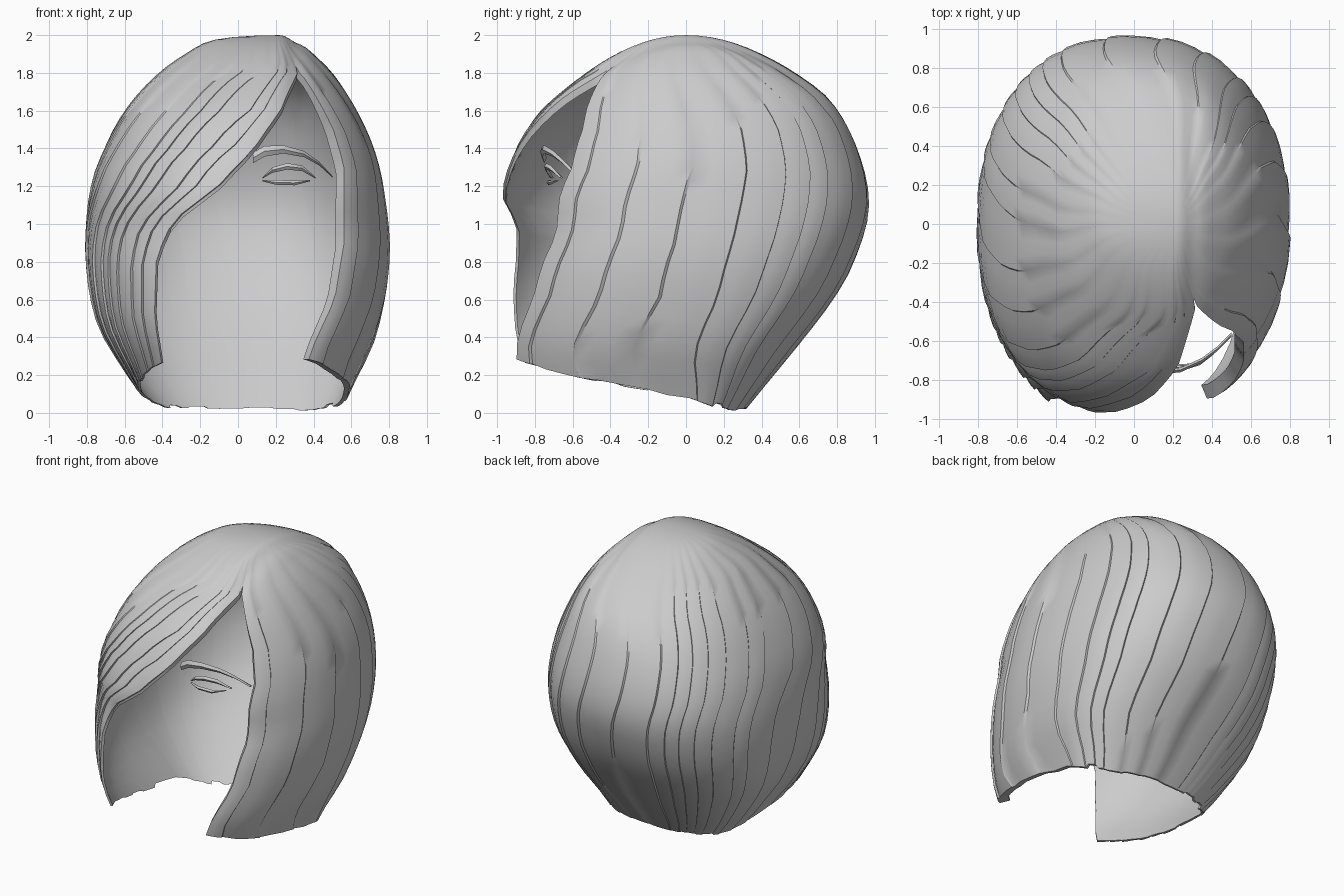
import bpy, bmesh, random
from math import sin, cos, acos, pi, sqrt, exp, copysign
from mathutils import Vector

random.seed(4)
if "Cube" in bpy.data.objects:
    bpy.data.objects.remove(bpy.data.objects["Cube"])

grey = bpy.data.materials.new("light grey")
grey.use_nodes = True
grey.diffuse_color = (0.6, 0.6, 0.6, 1)
grey.node_tree.nodes["Principled BSDF"].inputs["Base Color"].default_value = (0.6, 0.6, 0.6, 1)


def finish(bm, name):
    mesh = bpy.data.meshes.new(name)
    bm.to_mesh(mesh)
    bm.free()
    obj = bpy.data.objects.new(name, mesh)
    bpy.context.collection.objects.link(obj)
    mesh.materials.append(grey)
    bpy.ops.object.select_all(action="DESELECT")
    obj.select_set(True)
    bpy.context.view_layer.objects.active = obj
    bpy.ops.object.shade_smooth_by_angle(angle=.6)


def lookup(table, z, curved=True):
    """Interpolate (height, value) pairs, rounded towards the crown."""
    h = sqrt(max(0, 2 - z))
    p = [(sqrt(2 - k), v) for k, v in table]
    if h >= p[-1][0]:
        return p[-1][1]
    i = next(n for n in range(len(p) - 1) if h <= p[n + 1][0])
    (a, va), (b, vb) = p[i], p[i + 1]
    t, gap = (h - a) / (b - a), b - a
    if not curved:
        return va + (vb - va) * t
    before, after = p[max(0, i - 1)], p[min(len(p) - 1, i + 2)]
    ma = (vb - before[1]) / (b - before[0]) * gap
    mb = (after[1] - va) / (after[0] - a) * gap
    bend = t * (1 - t) * ((1 - t) * (ma - vb + va) - t * (mb - vb + va))
    return va + (vb - va) * t + bend


# Outline of the hair: reach in each direction by height, from the crown down
CENTRE = [(2, .22), (1.8, .15), (1.4, 0), (0, 0)]
SIDE_R = [(2, .22), (1.98, -.1), (1.9, -.28), (1.8, -.42), (1.6, -.6), (1.4, -.71),
          (1.2, -.78), (.85, -.81), (.48, -.75), (.2, -.59), (0, -.45)]
SIDE_L = [(2, .22), (1.98, .295), (1.9, .4), (1.8, .5), (1.6, .63), (1.4, .72),
          (1.2, .77), (.8, .805), (.4, .73), (.1, .59), (0, .55)]
FRONT = [(2, 0), (1.95, -.26), (1.9, -.37), (1.8, -.53), (1.7, -.66), (1.6, -.77), (1.4, -.9),
         (1.13, -.985), (1, -.96), (.8, -1.01), (.5, -1.05), (.25, -1.03), (0, -.95)]
BACK = [(2, 0), (1.95, .28), (1.9, .4), (1.8, .58), (1.65, .77), (1.37, .92),
        (1.08, .97), (.8, .89), (.6, .78), (.35, .59), (.02, .32), (0, .3)]
# Edges of the face opening (x by height); they meet along the parting
FRINGE = [(2, .22), (1.95, .25), (1.82, .32), (1.6, .23), (1.4, .09), (1.2, -.1),
          (1.05, -.3), (.95, -.38), (.8, -.43), (.5, -.44), (.25, -.4)]
LOCK = [(2, .22), (1.95, .25), (1.82, .32), (1.7, .4), (1.5, .51), (1.3, .57),
        (.9, .57), (.6, .52), (.3, .38)]


def power(c, s, z):
    return 2.4 - .3 * z if c > 0 and s < 0 else 2.3


def section(theta, z, scale):
    c, s = cos(theta), sin(theta)
    e = 2 / power(c, s, z)
    cx = lookup(CENTRE, z)
    rx = lookup(SIDE_L if c > 0 else SIDE_R, z) - cx
    ry = lookup(BACK if s > 0 else FRONT, z)
    x = cx + abs(rx) * copysign(abs(c) ** e, c) * scale
    y = abs(ry) * copysign(abs(s) ** e, s) * scale
    dip = .015 * exp(-((x - .3) / .04) ** 2) if z > 1.6 else 0
    return Vector((x, y, z - dip))


def edge_angle(table, z):
    cx = lookup(CENTRE, z)
    d = lookup(table, z, False) - cx
    r = abs(lookup(SIDE_L if d > 0 else SIDE_R, z) - cx)
    c = copysign(min(.97, abs(d) / max(r, .001)) ** (power(d, -1, z) / 2), d)
    return acos(c)


def angle_at(s, z):
    """Spread strands evenly, bending those near the opening along its edges."""
    first, last = 2 * pi - 1, -1
    start, end = 2 * pi - edge_angle(FRINGE, z), -edge_angle(LOCK, z)
    even = first + (last - first) * s
    return even + (start - first) * (1 - s) ** 2 + (end - last) * s ** 2


# Hair: overlapping strands from the parting to a ragged hem, over a smooth lining
STRANDS, ROWS = 26, 30
widths = [random.uniform(.5, 1.5) for _ in range(STRANDS)]
columns, pos = [], 0
for w in widths:
    jitter = random.uniform(-.015, .015)
    for frac, lift in ((0, 0), (.04, 1), (.36, .9), (.7, .5)):
        columns.append(((pos + w * frac) / sum(widths), lift, jitter))
    pos += w
columns.append((1, 0, 0))

bm = bmesh.new()
crown = bm.verts.new(section(0, 2, 1))
crown_in = bm.verts.new(crown.co - Vector((0, 0, .04)))
outer, inner = [], []
for s, lift, jitter in columns:
    lean = sin(angle_at(s, .2))
    hem = .09 - .155 * lean + .09 * lean ** 2 + jitter
    # The lining is thin behind the fringe and thick at the side lock
    inset = .96 + .022 * (1 - s) ** 8 - .05 * s ** 8
    skin, lining = [], []
    for r in range(1, ROWS + 1):
        v = r / ROWS
        drop = cos(v * pi / 2)
        z = hem + (2 - hem) * drop
        angle = angle_at(s, z)
        skin.append(bm.verts.new(section(angle, z, 1 - .014 * (1 - lift) * min(1, v * 1.6))))
        under = section(angle, z, .96 + (inset - .96) * min(1, (2 - z) * 2))
        under.z -= .04 * drop
        lining.append(bm.verts.new(under))
    outer.append(skin)
    inner.append(lining)
for a, b, c, d in zip(outer, outer[1:], inner, inner[1:]):
    bm.faces.new((crown, b[0], a[0]))
    bm.faces.new((crown_in, c[0], d[0]))
    for r in range(ROWS - 1):
        bm.faces.new((a[r], b[r], b[r + 1], a[r + 1]))
        bm.faces.new((c[r], c[r + 1], d[r + 1], d[r]))
    bm.faces.new((a[-1], b[-1], d[-1], c[-1]))
# Rims along both sides of the opening, below the point where they meet
for r in range(ROWS - 1):
    if (outer[0][r + 1].co - outer[-1][r + 1].co).length > .001:
        bm.faces.new((outer[0][r], outer[0][r + 1], inner[0][r + 1], inner[0][r]))
        bm.faces.new((outer[-1][r], inner[-1][r], inner[-1][r + 1], outer[-1][r + 1]))
bmesh.ops.remove_doubles(bm, verts=bm.verts, dist=.0006)
finish(bm, "hair")


# Brow and eyelids: tapered bars, repeated on both sides of the face
def bar(name, path, depth):
    for side, label in ((1, "left"), (-1, "right")):
        bm = bmesh.new()
        rings = []
        for x, y, z, h in path:
            ring = [(0, h), (-depth, 0), (0, -h), (depth, 0)]
            rings.append([bm.verts.new((side * x, y + dy, z + dz)) for dy, dz in ring])
        for a, b in zip(rings, rings[1:]):
            for i in range(4):
                j = (i + 1) % 4
                bm.faces.new((a[i], a[j], b[j], b[i]))
        bm.faces.new(rings[0])
        bm.faces.new(rings[-1])
        bmesh.ops.recalc_face_normals(bm, faces=bm.faces)
        finish(bm, label + "_" + name)


bar("eyebrow", [(.08, -.75, 1.35, .028), (.14, -.76, 1.385, .028), (.24, -.75, 1.395, .022),
                (.35, -.7, 1.37, .016), (.43, -.64, 1.32, .01), (.5, -.57, 1.25, .004)], .012)
bar("upper_eyelid", [(.13, -.71, 1.245, .004), (.18, -.735, 1.285, .014),
                     (.26, -.74, 1.305, .017), (.34, -.715, 1.295, .015),
                     (.41, -.66, 1.245, .004)], .01)
bar("lower_eyelid", [(.13, -.71, 1.23, .004), (.2, -.73, 1.22, .012),
                     (.3, -.725, 1.218, .013), (.38, -.68, 1.23, .004)], .008)
